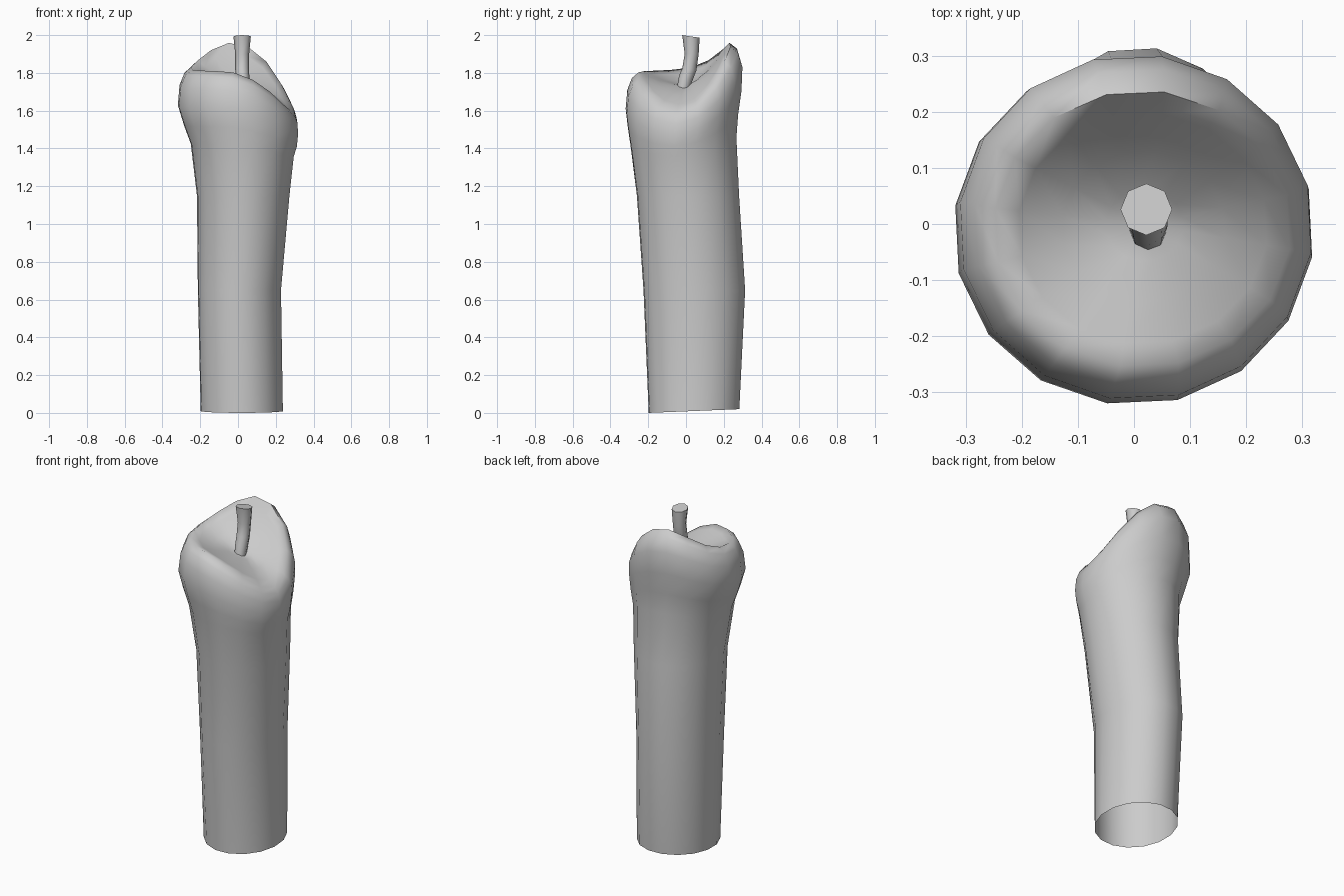
import bpy, bmesh, math

if "Cube" in bpy.data.objects:
    bpy.data.objects.remove(bpy.data.objects["Cube"])

def loft(name, rings, cap_end=None, centre=None):
    """Skin a list of vertex rings; close the end with a face or a centre fan."""
    bm = bmesh.new()
    rows = [[bm.verts.new(p) for p in ring] for ring in rings]
    n = len(rows[0])
    for a, b in zip(rows, rows[1:]):
        for i in range(n):
            j = (i + 1) % n
            bm.faces.new((a[i], a[j], b[j], b[i]))
    if centre:
        c = bm.verts.new(centre)
        for i in range(n):
            bm.faces.new((rows[-1][i], rows[-1][(i + 1) % n], c))
    elif cap_end:
        bm.faces.new(rows[-1])
    me = bpy.data.meshes.new(name)
    bm.to_mesh(me)
    bm.free()
    ob = bpy.data.objects.new(name, me)
    bpy.context.collection.objects.link(ob)
    return ob

def smooth(ob, angle):
    bpy.ops.object.select_all(action='DESELECT')
    ob.select_set(True)
    bpy.context.view_layer.objects.active = ob
    bpy.ops.object.shade_smooth_by_angle(angle=math.radians(angle))

# Melted rim: (angle in degrees, height)
RIM = [(0, 1.60), (20, 1.66), (42, 1.77), (65, 1.89), (88, 1.955), (110, 1.96),
       (135, 1.90), (158, 1.845), (180, 1.82), (225, 1.81), (255, 1.81),
       (272, 1.79), (292, 1.745), (315, 1.67), (338, 1.605), (360, 1.60)]

def rim(deg):
    deg %= 360
    for (a, za), (b, zb) in zip(RIM, RIM[1:]):
        if deg <= b:
            return za + (zb - za) * (deg - a) / (b - a)

SIDES = 16
ANGLES = [14 + 360 * i / SIDES for i in range(SIDES)]

# Outer wall: base height, how far it follows the rim, x min, x max, y min, y max
WALL = [(0.01, 0.0, -0.200, 0.240, -0.200, 0.285),
        (0.65, 0.0, -0.215, 0.230, -0.228, 0.316),
        (1.15, 0.0, -0.220, 0.275, -0.263, 0.284),
        (1.41, 0.3, -0.253, 0.298, -0.297, 0.270),
        (1.50, 0.5, -0.290, 0.315, -0.311, 0.279),
        (1.595, 0.7, -0.322, 0.321, -0.323, 0.297),
        (1.69, 0.9, -0.313, 0.319, -0.314, 0.302),
        (1.75, 1.0, -0.287, 0.304, -0.290, 0.278),
        (1.78, 1.0, -0.250, 0.280, -0.255, 0.238)]
rings = []
for k, (z, w, x0, x1, y0, y1) in enumerate(WALL):
    ring = []
    for d in ANGLES:
        c, s = math.cos(math.radians(d)), math.sin(math.radians(d))
        y = (y0 + y1) / 2 + (y1 - y0) / 2 * s
        h = z + w * (rim(d) - 1.78) + (0.01 * s if k == 0 else 0)
        ring.append(((x0 + x1) / 2 + (x1 - x0) / 2 * c, y, h))
    rings.append(ring)

# Hollow bowl inside the rim
CX, CY, CZ = 0.02, 0.0, 1.73
crest = rings[-1]
for r, f in [(0.84, 0.76), (0.55, 0.40), (0.26, 0.15)]:
    rings.append([(CX + (x - CX) * r, CY + (y - CY) * r, CZ + (z - CZ) * f)
                  for x, y, z in crest])
candle = loft("candle_body", rings, centre=(CX, CY, CZ))
smooth(candle, 80)

# Bent wick: x, y, z, radius, tilt
PATH = [(0.025, -0.022, 1.69, 0.030, 0.4), (0.025, -0.002, 1.77, 0.035, 0.4),
        (0.022, 0.018, 1.82, 0.037, 0.2), (0.022, 0.030, 1.90, 0.037, 0.0),
        (0.022, 0.026, 1.993, 0.046, -0.15)]
wick_rings = [[(x + r * math.cos(i * math.pi / 4), y + r * math.sin(i * math.pi / 4),
                z - t * r * math.sin(i * math.pi / 4)) if t >= 0 else
               (x + r * math.cos(i * math.pi / 4), y + r * math.sin(i * math.pi / 4),
                z + t * r * math.sin(i * math.pi / 4))
               for i in range(8)] for x, y, z, r, t in PATH]
wick = loft("wick", wick_rings, cap_end=True)
smooth(wick, 50)
